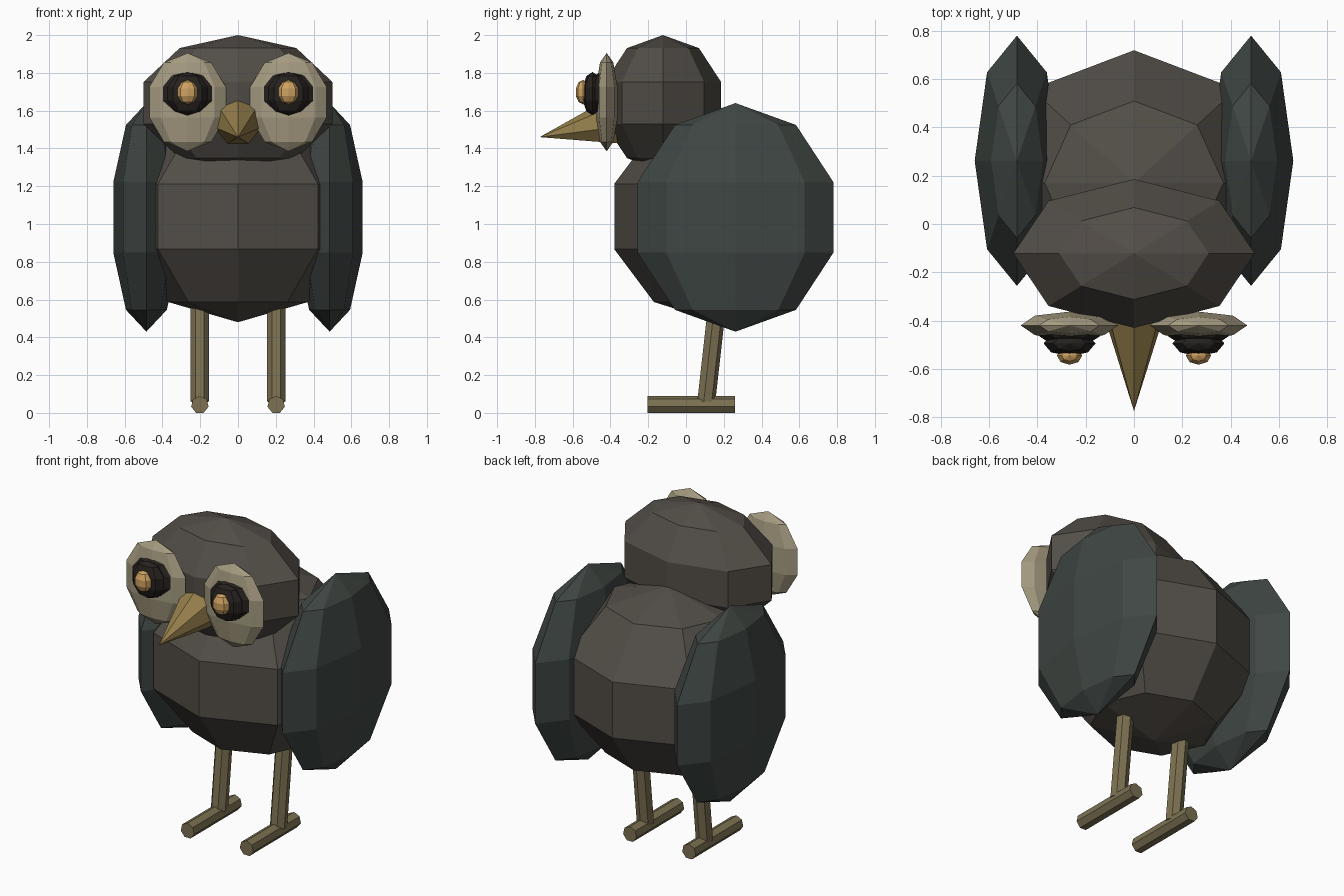
import bpy
from math import radians
from mathutils import Vector

if "Cube" in bpy.data.objects:
    bpy.data.objects.remove(bpy.data.objects["Cube"])


def material(name, rgb):
    m = bpy.data.materials.new(name)
    m.diffuse_color = (*rgb, 1)
    m.use_nodes = True
    m.node_tree.nodes["Principled BSDF"].inputs["Base Color"].default_value = m.diffuse_color
    return m


BROWN = material("brown_feathers", (0.085, 0.075, 0.063))
SLATE = material("slate_feathers", (0.05, 0.062, 0.056))
CREAM = material("cream", (0.38, 0.33, 0.22))
BLACK = material("black", (0.018, 0.015, 0.013))
AMBER = material("amber", (0.62, 0.36, 0.12))
HORN = material("horn", (0.30, 0.21, 0.07))
SKIN = material("leg_skin", (0.20, 0.165, 0.085))


def finish(name, mat):
    o = bpy.context.object
    o.name = name
    o.data.materials.append(mat)
    return o


def blob(name, centre, radii, mat):
    """Faceted ellipsoid."""
    bpy.ops.mesh.primitive_uv_sphere_add(segments=8, ring_count=5, radius=1, location=centre)
    o = finish(name, mat)
    o.scale = radii
    return o


def rod(name, start, end, r1, r2, mat):
    """Seven-sided rod or cone in the x = const plane, from start to end."""
    a, b = Vector(start), Vector(end)
    d = b - a
    # rotation about x only, keeps a corner on top / at the back
    angle = Vector((0, 0, 1)).angle(d) * (1 if d.y < 0 else -1)
    bpy.ops.mesh.primitive_cone_add(vertices=7, radius1=r1, radius2=r2, depth=d.length,
                                    location=(a + b) / 2, rotation=(angle, 0, 0))
    return finish(name, mat)


# Body and head
blob("body", (0, 0.17, 1.04), (0.63, 0.578, 0.56), BROWN)
blob("head", (0, -0.122, 1.64), (0.526, 0.324, 0.36), BROWN)

# Beak, tipped slightly downward
rod("beak", (0, -0.383, 1.54), (0, -0.775, 1.46), 0.128, 0, HORN)

for side, s in (("left", 1), ("right", -1)):
    # Wings
    blob(side + "_wing", (s * 0.485, 0.262, 1.035), (0.184, 0.545, 0.605), SLATE)

    # Layered eyes: pale disc, dark rim, pupil, amber centre
    x = s * 0.267
    blob(side + "_eye_disc", (x, -0.42, 1.645), (0.213, 0.06, 0.26), CREAM)
    blob(side + "_eye_rim", (x, -0.455, 1.69), (0.148, 0.04, 0.118), BLACK)
    blob(side + "_pupil", (x, -0.495, 1.69), (0.113, 0.055, 0.115), BLACK)
    blob(side + "_eye_centre", (x, -0.545, 1.698), (0.055, 0.04, 0.065), AMBER)

    # Legs and feet
    rod(side + "_leg", (s * 0.202, 0.105, 0.06), (s * 0.202, 0.168, 0.62), 0.05, 0.05, SKIN)
    rod(side + "_foot", (s * 0.202, 0.26, 0.043), (s * 0.202, -0.205, 0.043), 0.047, 0.047, SKIN)
